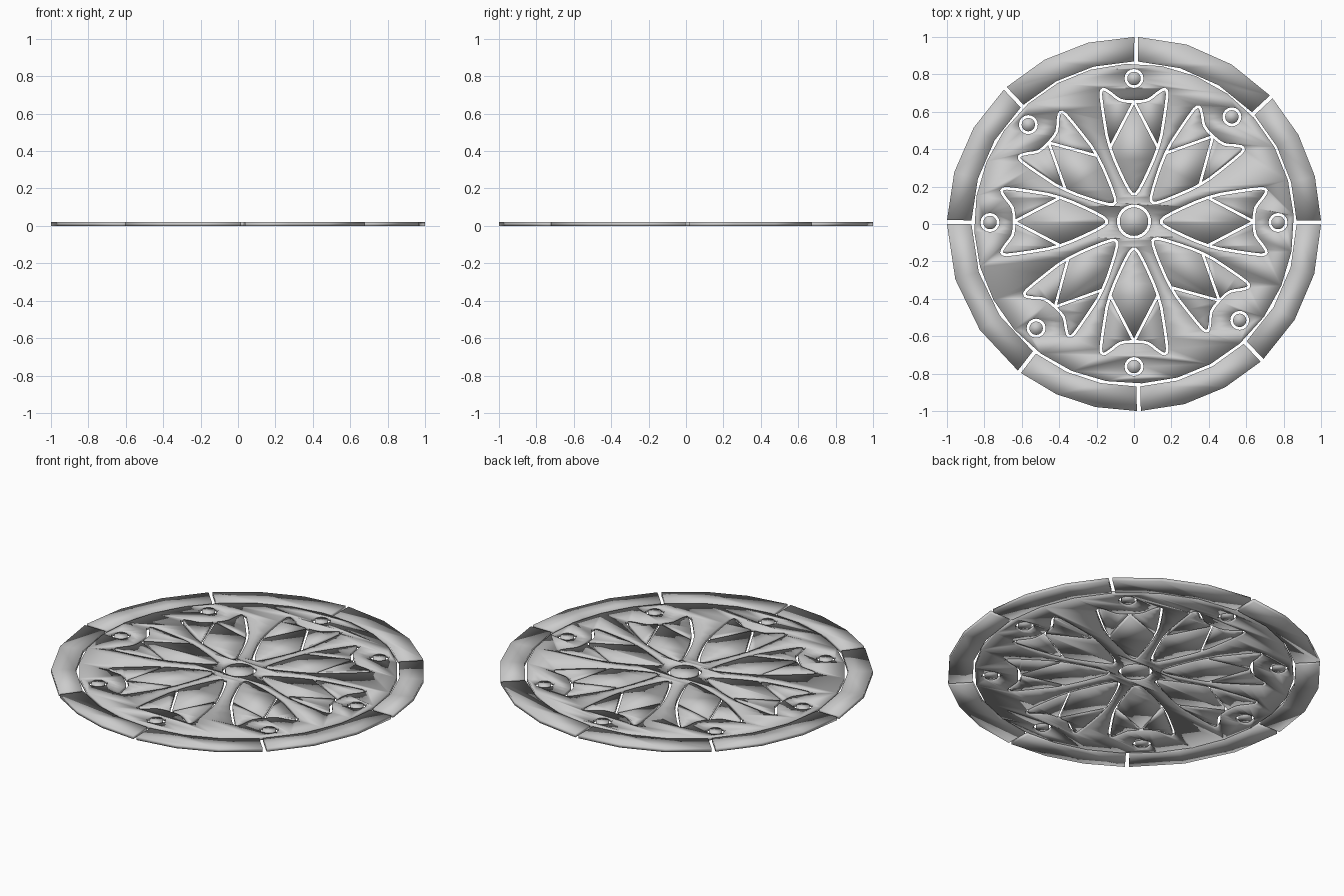
import bpy, bmesh
from math import cos, sin, pi, radians, asin
from mathutils import Vector

if "Cube" in bpy.data.objects:
    bpy.data.objects.remove(bpy.data.objects["Cube"])

THICK = 0.02
CENTRE = Vector((0, 0.013))      # the tracery sits slightly above the rim centre
GAP = 0.0075                     # half width of the slits


def slab(name, outlines):
    """Extrude flat outlines (first outer, then holes) into a thin solid."""
    cu = bpy.data.curves.new(name, 'CURVE')
    cu.dimensions = '2D'
    cu.fill_mode = 'BOTH'
    cu.extrude = THICK / 2
    for pts in outlines:
        sp = cu.splines.new('POLY')
        sp.points.add(len(pts) - 1)
        for p, v in zip(sp.points, pts):
            p.co = (v[0], v[1], 0, 1)
        sp.use_cyclic_u = True
    tmp = bpy.data.objects.new(name + "_outline", cu)
    bpy.context.collection.objects.link(tmp)
    bpy.context.view_layer.update()
    dg = bpy.context.evaluated_depsgraph_get()
    me = bpy.data.meshes.new_from_object(tmp.evaluated_get(dg))
    bpy.data.objects.remove(tmp)
    bm = bmesh.new()
    bm.from_mesh(me)
    bmesh.ops.remove_doubles(bm, verts=bm.verts, dist=1e-4)
    bmesh.ops.recalc_face_normals(bm, faces=bm.faces)
    bmesh.ops.translate(bm, verts=bm.verts, vec=(0, 0, THICK / 2))
    bm.to_mesh(me)
    bm.free()
    me.shade_smooth()
    me.name = name
    ob = bpy.data.objects.new(name, me)
    bpy.context.collection.objects.link(ob)
    return ob


def circle(c, r, n, start=0.0):
    return [Vector((c[0] + r * cos(start + 2 * pi * i / n),
                    c[1] + r * sin(start + 2 * pi * i / n))) for i in range(n)]


def inset(pts, d):
    """Offset a closed outline inwards by d (negative grows it)."""
    pts = [Vector(p) for p in pts]
    n = len(pts)
    area = sum(pts[i].x * pts[(i + 1) % n].y - pts[(i + 1) % n].x * pts[i].y for i in range(n))
    s = 1 if area > 0 else -1
    out = []
    for i, p in enumerate(pts):
        a = (p - pts[i - 1]).normalized()
        b = (pts[(i + 1) % n] - p).normalized()
        na, nb = Vector((-a.y, a.x)) * s, Vector((-b.y, b.x)) * s
        m = (na + nb).normalized()
        out.append(p + m * d / max(m.dot(na), 0.35))
    return out


def place(pts, ang, k):
    """Scale and rotate a petal (axis along +x) around the tracery centre."""
    return [CENTRE + Vector((u * cos(ang) - w * sin(ang), u * sin(ang) + w * cos(ang))) * k
            for u, w in pts]


def flip(pts):
    return [(u, -w) for u, w in reversed(pts)]


# Half outline of a petal: (distance along axis, half width)
root = [(0.147, 0.008), (0.163, 0.023), (0.21, 0.049), (0.265, 0.075), (0.33, 0.104)]
shoulder = (0.395, 0.128)
lobe_edge = [(0.46, 0.146), (0.545, 0.16), (0.62, 0.171), (0.68, 0.178), (0.7, 0.175),
             (0.708, 0.165), (0.705, 0.152), (0.685, 0.122), (0.665, 0.098),
             (0.65, 0.075), (0.643, 0.045)]
notch = (0.641, 0.0)
half = root + [shoulder] + lobe_edge
petal = half + [notch] + flip(half)
lozenge = root + [shoulder, notch] + flip(root + [shoulder])
lobe = [shoulder] + lobe_edge + [notch]

# Glass pieces in each petal, and the small roundels beyond them
holes = [circle(CENTRE, 0.092, 24)]
slab("centre_disc", [circle(CENTRE, 0.076, 24)])
for i in range(8):
    odd = i % 2
    ang = radians(i * 45 + 2.2 * odd)
    k = 0.97 if odd else 1.0
    holes.append(place(inset(petal, -GAP), ang, k))
    slab(f"petal_lozenge_{i}", [place(inset(lozenge, GAP), ang, k)])
    slab(f"petal_lobe_left_{i}", [place(inset(lobe, GAP), ang, k)])
    slab(f"petal_lobe_right_{i}", [place(inset(flip(lobe), GAP), ang, k)])
    c = CENTRE + Vector((cos(ang), sin(ang))) * 0.77
    c.y -= 0.005
    holes.append(circle(c, 0.051, 16))
    slab(f"roundel_{i}", [circle(c, 0.036, 16)])

# Pierced plate around the glass
slab("tracery_plate", [circle((0, 0.002), 0.855, 28, 0.05)] + holes)

# Outer rim blocks, split at slightly uneven joints
joints = [0.5, 42.8, 89.3, 133.5, 179.4, 232.2, 271.5, 313.2, 360.5]
for i in range(8):
    pts = []
    for r, rev in ((1.0, False), (0.869, True)):
        d = asin(0.0105 / r)
        a0, a1 = radians(joints[i]) + d, radians(joints[i + 1]) - d
        arc = [Vector((cos(a0 + (a1 - a0) * t / 3), sin(a0 + (a1 - a0) * t / 3))) * r
               for t in range(4)]
        pts += arc[::-1] if rev else arc
    slab(f"rim_block_{i}", [pts])
